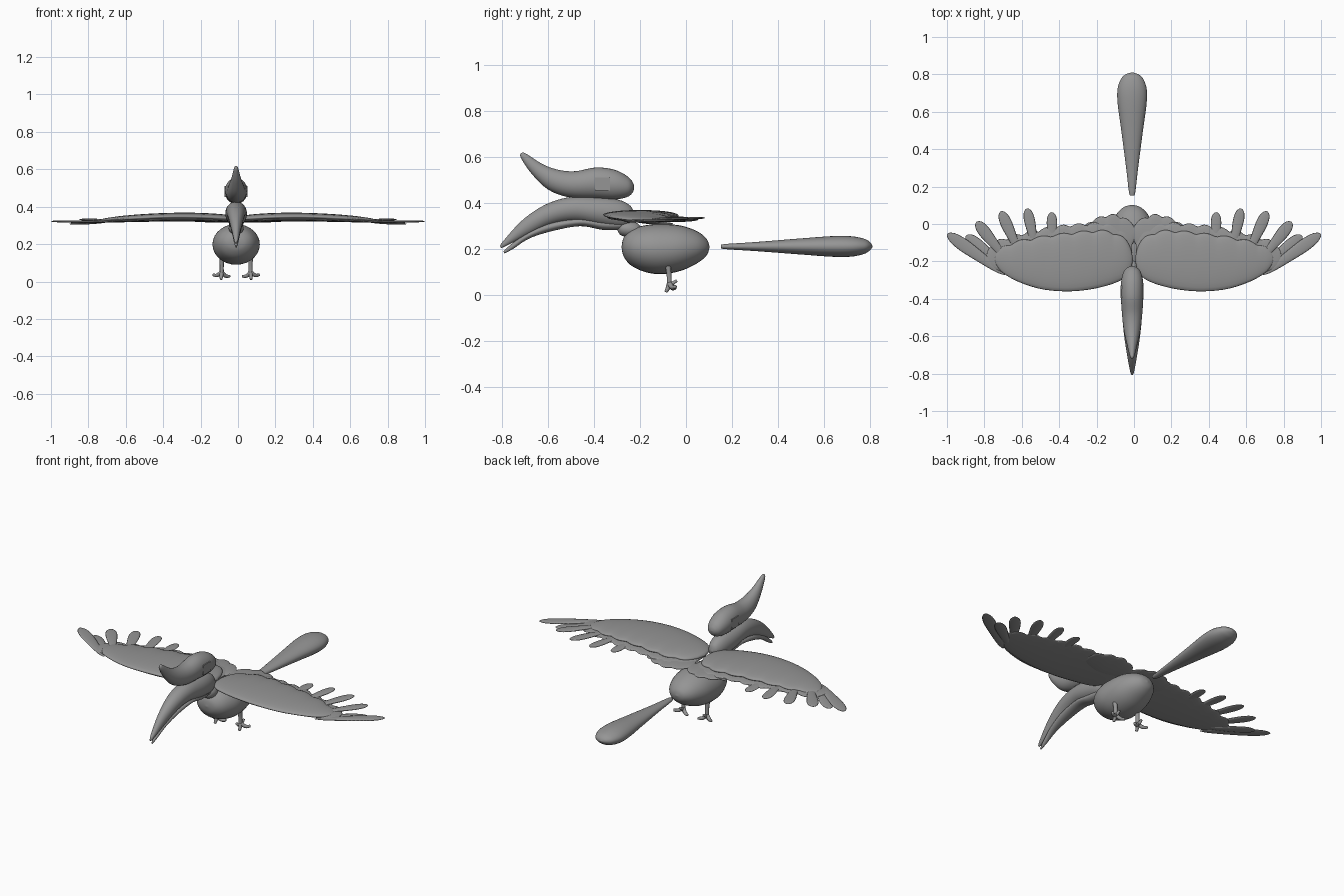
import bpy, bmesh, math
from mathutils import Vector, Matrix

grey = bpy.data.materials.new("plain grey")
grey.diffuse_color = (0.3, 0.3, 0.3, 1)
CX = -0.01  # centre line of the body parts


def spline(pts, n):
    """Smooth path through tuples of any length."""
    pts = [Vector(p) for p in pts]
    out = []
    for i in range(len(pts) - 1):
        p1, p2 = pts[i], pts[i + 1]
        p0, p3 = pts[max(i - 1, 0)], pts[min(i + 2, len(pts) - 1)]
        for k in range(n):
            t = k / n
            out.append(0.5 * (2 * p1 + (p2 - p0) * t + (2 * p0 - 5 * p1 + 4 * p2 - p3) * t * t
                              + (3 * p1 - p0 - 3 * p2 + p3) * t ** 3))
    return out + [pts[-1]]


def make(name, rings):
    """Skin closed rings of points into a smooth solid."""
    bm = bmesh.new()
    vr = [[bm.verts.new(p) for p in r] for r in rings]
    m = len(vr[0])
    for a, b in zip(vr, vr[1:]):
        for j in range(m):
            bm.faces.new((a[j], a[(j + 1) % m], b[(j + 1) % m], b[j]))
    bm.faces.new(vr[0])
    bm.faces.new(vr[-1])
    bmesh.ops.recalc_face_normals(bm, faces=bm.faces[:])
    for f in bm.faces:
        f.smooth = True
    me = bpy.data.meshes.new(name)
    bm.to_mesh(me)
    bm.free()
    me.materials.append(grey)
    ob = bpy.data.objects.new(name, me)
    bpy.context.collection.objects.link(ob)
    return ob


def loft_y(name, stations, n=6, m=28):
    """Stations along y: top (y, z), bottom (y, z), half width."""
    rings = []
    for yt, zt, yb, zb, w in spline(stations, n):
        ring = []
        for j in range(m):
            a = 2 * math.pi * j / m
            s = (1 + math.sin(a)) / 2
            ring.append((CX + w * math.cos(a), yb + (yt - yb) * s, zb + (zt - zb) * s))
        rings.append(ring)
    return make(name, rings)


def loft_x(name, stations, scallop=0, step=0.1, n=10, m=24):
    """Stations along x: x, front y, back y, middle z, half thickness."""
    rings = []
    for x, f, b, z, h in spline(stations, n):
        amp = min(scallop, max(0, (b - f) * 0.3))
        b += amp * (abs(math.sin(math.pi * x / step)) - 0.5)
        ring = []
        for j in range(m):
            a = 2 * math.pi * j / m
            ring.append((x, (f + b) / 2 + (b - f) / 2 * math.cos(a), z + h * math.sin(a)))
        rings.append(ring)
    return make(name, rings)


def tube(name, pts, radii, m=10):
    path = spline([(*p, r) for p, r in zip(pts, radii)], 4)
    rings = []
    for i, p in enumerate(path):
        d = (path[min(i + 1, len(path) - 1)] - path[max(i - 1, 0)]).to_3d()
        q = d.to_track_quat('Z', 'Y')
        c = Vector(p[:3])
        rings.append([c + q @ Vector((p[3] * math.cos(2 * math.pi * j / m),
                                      p[3] * math.sin(2 * math.pi * j / m), 0)) for j in range(m)])
    return make(name, rings)


def mirrored(ob, name, centre=0):
    """Copy a part to the other side."""
    me = ob.data.copy()
    me.transform(Matrix.Translation((2 * centre, 0, 0)) @ Matrix.Scale(-1, 4, (1, 0, 0)))
    me.flip_normals()
    bpy.context.collection.objects.link(bpy.data.objects.new(name, me))


# Egg shaped body
loft_y("body", [(-.28, .21, -.28, .205, .004), (-.27, .25, -.27, .165, .055), (-.235, .285, -.235, .125, .095),
                (-.17, .303, -.17, .097, .122), (-.10, .307, -.10, .09, .126), (-.02, .30, -.02, .105, .115),
                (.05, .275, .05, .138, .085), (.09, .242, .09, .172, .045), (.102, .21, .102, .205, .004)])
# Neck stub
loft_y("neck", [(-.30, .29, -.30, .285, .004), (-.285, .315, -.285, .26, .03), (-.25, .32, -.25, .25, .04),
                (-.21, .31, -.21, .25, .03), (-.19, .285, -.19, .28, .004)])
# Club shaped tail
loft_y("tail", [(.155, .213, .155, .207, .004), (.165, .22, .165, .199, .016), (.30, .229, .30, .19, .032),
                (.50, .245, .50, .175, .058), (.64, .255, .64, .165, .077), (.72, .254, .72, .166, .078),
                (.775, .243, .775, .178, .06), (.80, .228, .80, .194, .034), (.81, .212, .81, .208, .004)])
# Head with swept crest
loft_y("crested_head", [(-.712, .618, -.72, .612, .004), (-.695, .613, -.715, .59, .012),
                        (-.62, .566, -.67, .525, .027), (-.55, .542, -.60, .458, .043),
                        (-.48, .537, -.51, .424, .053), (-.39, .553, -.39, .417, .060),
                        (-.31, .543, -.31, .414, .059), (-.255, .515, -.255, .425, .045),
                        (-.232, .49, -.232, .444, .024), (-.225, .47, -.225, .464, .004)])
# Long curved bill, two halves
loft_y("upper_bill", [(-.808, .212, -.803, .203, .004), (-.79, .238, -.775, .215, .012),
                      (-.71, .325, -.68, .262, .028), (-.61, .392, -.58, .305, .043),
                      (-.50, .425, -.48, .318, .053), (-.38, .424, -.38, .30, .058),
                      (-.29, .412, -.29, .29, .05), (-.24, .385, -.24, .305, .03), (-.225, .35, -.225, .344, .004)])
loft_y("lower_bill", [(-.793, .188, -.788, .18, .003), (-.765, .215, -.75, .20, .011),
                      (-.69, .27, -.68, .245, .022), (-.59, .315, -.58, .277, .032),
                      (-.46, .335, -.46, .298, .038), (-.37, .33, -.36, .282, .038),
                      (-.28, .325, -.28, .284, .03), (-.25, .31, -.25, .30, .004)])
# Small square eye block, flush with the head sides
bpy.ops.mesh.primitive_cube_add(size=1, location=(CX, -.362, .481))
eye = bpy.context.object
eye.name = "eye_block"
eye.scale = (.122, .065, .058)
eye.data.materials.append(grey)

# Wings: upper covert layer, lower covert layer, shoulder patch
parts = []
parts.append((loft_x("upper_wing", [
    (.006, -.19, -.18, .333, .003), (.02, -.25, -.125, .335, .012), (.06, -.295, -.075, .338, .019),
    (.14, -.328, -.042, .343, .021), (.25, -.352, -.042, .347, .021), (.37, -.36, -.055, .347, .020),
    (.50, -.347, -.072, .342, .019), (.62, -.308, -.095, .335, .016), (.70, -.262, -.125, .328, .012),
    (.735, -.22, -.155, .325, .007), (.745, -.19, -.185, .324, .003)], .014, .11), "upper_wing"))
parts.append((loft_x("lower_wing", [
    (.01, -.20, -.10, .325, .004), (.05, -.28, -.03, .328, .010), (.15, -.315, 0, .332, .012),
    (.30, -.34, -.005, .334, .012), (.45, -.335, -.022, .332, .012), (.60, -.30, -.055, .327, .010),
    (.72, -.25, -.09, .322, .008), (.77, -.225, -.12, .32, .006), (.79, -.19, -.18, .32, .002)],
    .018, .085), "lower_wing"))
parts.append((loft_x("shoulder_patch", [
    (-.02, -.05, -.03, .322, .003), (.02, -.12, .01, .324, .008), (.10, -.16, .046, .326, .010),
    (.18, -.15, .034, .327, .010), (.25, -.12, .0, .328, .007), (.27, -.06, -.05, .328, .003)],
    .014, .075), "shoulder_patch"))

# Flight feathers: root, tip, half width
feathers = [((.435, -.14, .332), (.44, .063, .332), .028), ((.525, -.14, .330), (.572, .083, .334), .029),
            ((.61, -.16, .328), (.712, .068, .334), .031), ((.69, -.18, .326), (.842, .012, .332), .032),
            ((.70, -.22, .318), (.898, -.062, .308), .032), ((.69, -.27, .318), (.998, -.052, .322), .034)]
for i, (r, t, w) in enumerate(feathers):
    r, t = Vector(r), Vector(t)
    d = t - r
    L = d.length
    prof = [(0, .1, .1), (.12, .5, .6), (.4, .8, 1), (.7, 1, .9), (.88, .85, .7), (.97, .45, .4), (1, .06, .1)]
    ob = loft_x(f"feather_{i + 1}", [(u * L, -w * s, w * s, 0, .007 * h) for u, s, h in prof], n=5, m=14)
    side = Vector((-d.y, d.x, 0)).normalized()
    ax = d.normalized()
    rot = Matrix((ax, side, ax.cross(side))).transposed().to_4x4()
    ob.data.transform(Matrix.Translation(r) @ rot)
    parts.append((ob, f"feather_{i + 1}"))
for ob, name in parts:
    ob.name = name + "_right"
    mirrored(ob, name + "_left")

# Legs with three toes and a back toe
x = CX + .077
leg = [("leg", [(x, -.08, .14), (x, -.074, .09), (x, -.072, .045)], (.014, .011, .011)),
       ("front_toe", [(x, -.072, .05), (x + .002, -.078, .03), (x + .003, -.088, .012)], (.011, .010, .007)),
       ("outer_toe", [(x, -.072, .05), (x + .025, -.06, .033), (x + .046, -.045, .036)], (.011, .010, .007)),
       ("inner_toe", [(x, -.072, .05), (x - .02, -.06, .03), (x - .043, -.048, .028)], (.011, .010, .007)),
       ("back_toe", [(x, -.072, .045), (x, -.058, .05), (x, -.04, .062)], (.010, .009, .006))]
for name, pts, radii in leg:
    ob = tube(name + "_right", pts, radii)
    mirrored(ob, name + "_left", CX)
